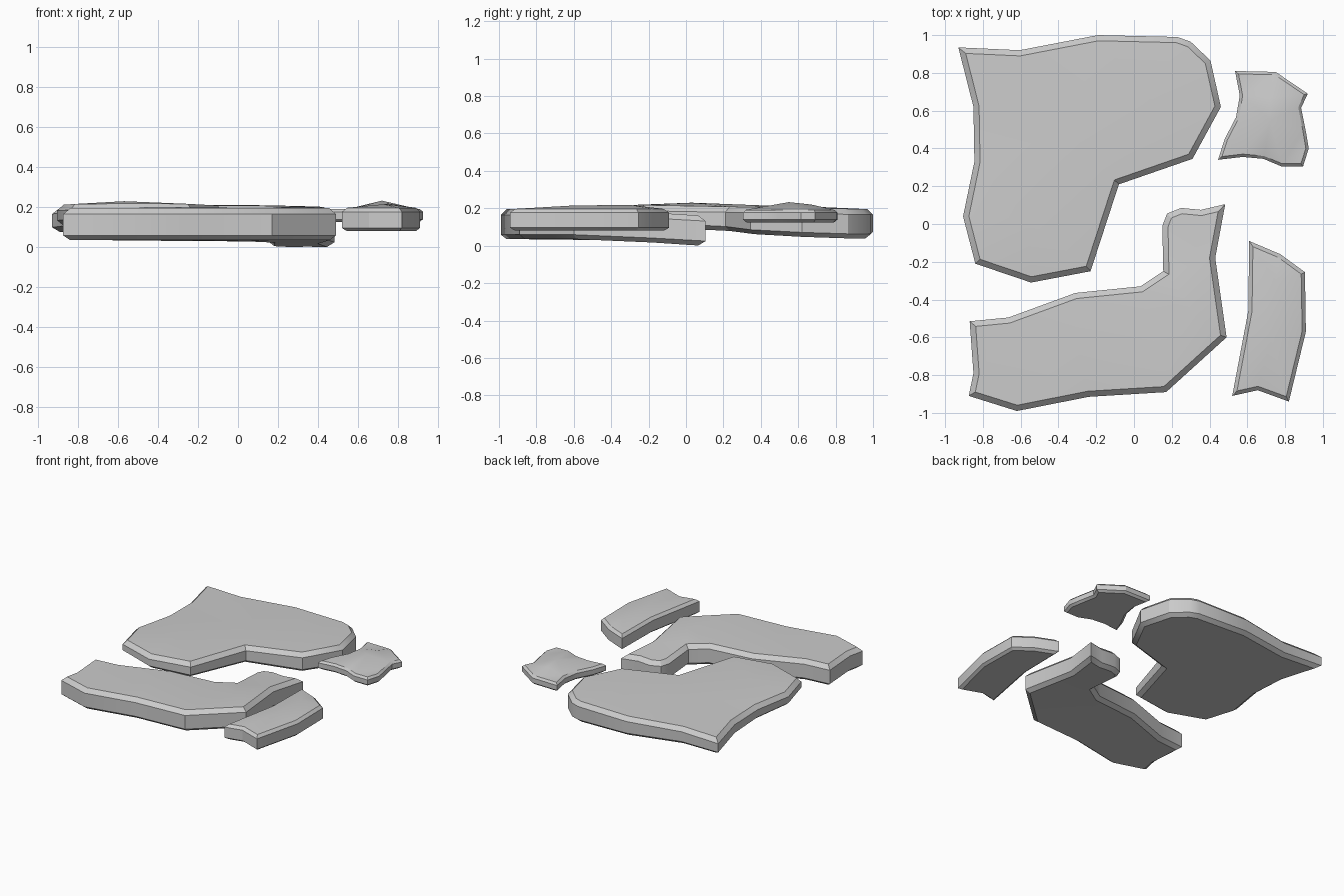
import bpy, bmesh, math
from mathutils import Vector
from mathutils.geometry import delaunay_2d_cdt

if "Cube" in bpy.data.objects:
    bpy.data.objects.remove(bpy.data.objects["Cube"])


def inset(pts, d):
    """Mitred inward offset of a counter-clockwise outline."""
    out, n = [], len(pts)
    for i, p in enumerate(pts):
        a = (p - pts[i - 1]).normalized()
        b = (pts[(i + 1) % n] - p).normalized()
        na, nb = Vector((-a.y, a.x)), Vector((-b.y, b.x))
        out.append(p + (na + nb) * d / max(1 + na.dot(nb), 0.6))
    return out


def cap(bm, verts, n):
    """Triangulate a flat-ish cap bounded by the first n verts."""
    res = delaunay_2d_cdt([v.co.xy for v in verts],
                          [(i, (i + 1) % n) for i in range(n)], [], 1, 1e-5)
    near = [min(verts, key=lambda v: (v.co.xy - c).length) for c in res[0]]
    for f in res[2]:
        tri = [near[i] for i in f]
        if len(set(tri)) == len(tri) and not bm.faces.get(tri):
            bm.faces.new(tri)


def slab(name, outline, bottom, top, edge, low, peaks=()):
    """Chamfered flagstone; bottom and top give z as a function of x, y."""
    pts = [Vector(p) for p in reversed(outline)]
    n = len(pts)
    inner_b, inner_t = inset(pts, low), inset(pts, edge)
    rings = [[(p.x, p.y, bottom(*p)) for p in inner_b],
             [(q.x, q.y, bottom(*p) + low * 0.8) for p, q in zip(inner_b, pts)],
             [(q.x, q.y, top(*p) - edge) for p, q in zip(inner_t, pts)],
             [(p.x, p.y, top(*p)) for p in inner_t]]
    bm = bmesh.new()
    rings = [[bm.verts.new(c) for c in r] for r in rings]
    for r, s in zip(rings, rings[1:]):
        for i in range(n):
            j = (i + 1) % n
            bm.faces.new((r[i], r[j], s[j], s[i]))
    # caps: the top gets the raised interior points
    cap(bm, rings[0], n)
    cap(bm, rings[3] + [bm.verts.new(p) for p in peaks], n)
    bmesh.ops.recalc_face_normals(bm, faces=bm.faces)
    me = bpy.data.meshes.new(name)
    bm.to_mesh(me)
    bm.free()
    ob = bpy.data.objects.new(name, me)
    bpy.context.collection.objects.link(ob)
    bpy.ops.object.select_all(action='DESELECT')
    ob.select_set(True)
    bpy.context.view_layer.objects.active = ob
    bpy.ops.object.shade_smooth_by_angle(angle=math.radians(30))


# large back-left stone
slab("large_stone",
     [(-.93, .935), (-.605, .92), (-.19, 1), (.23, .99), (.30, .965), (.405, .865),
      (.46, .62), (.31, .345), (-.08, .21), (-.23, -.25), (-.545, -.31),
      (-.84, -.21), (-.905, .04), (-.845, .33), (-.85, .62)],
     lambda x, y: .085 - .04 * y - .03 * x, lambda x, y: .213 - .018 * y,
     .03, .03, [(-.57, .03, .23), (-.35, .5, .212), (.1, .65, .21)])

# bent front stone, its arm dipping to the ground at the back
slab("bent_stone",
     [(-.87, -.515), (-.665, -.495), (-.31, -.365), (.035, -.33), (.155, -.25),
      (.15, -.01), (.175, .055), (.25, .085), (.355, .075), (.483, .105),
      (.43, -.18), (.49, -.6), (.17, -.89), (-.24, -.915), (-.62, -.99),
      (-.875, -.91), (-.85, -.79)],
     lambda x, y: .035 - .066 * max(0, y + .45), lambda x, y: .195 - .065 * max(0, y + .45),
     .03, .03, [(.3, -.45, .205), (-.3, -.65, .2)])

# narrow right stone
slab("narrow_stone",
     [(.61, -.09), (.775, -.16), (.905, -.255), (.91, -.57), (.82, -.94),
      (.655, -.88), (.52, -.91), (.605, -.46)],
     lambda x, y: .08, lambda x, y: .197,
     .02, .02, [(.75, -.3, .218), (.73, -.6, .215)])

# small back-right stone
slab("small_stone",
     [(.535, .81), (.75, .805), (.92, .69), (.885, .615), (.91, .49), (.925, .4),
      (.895, .305), (.78, .305), (.685, .345), (.575, .355), (.445, .34),
      (.48, .45), (.54, .565), (.56, .68)],
     lambda x, y: .125, lambda x, y: .192,
     .015, .018, [(.72, .55, .233), (.72, .67, .22)])
